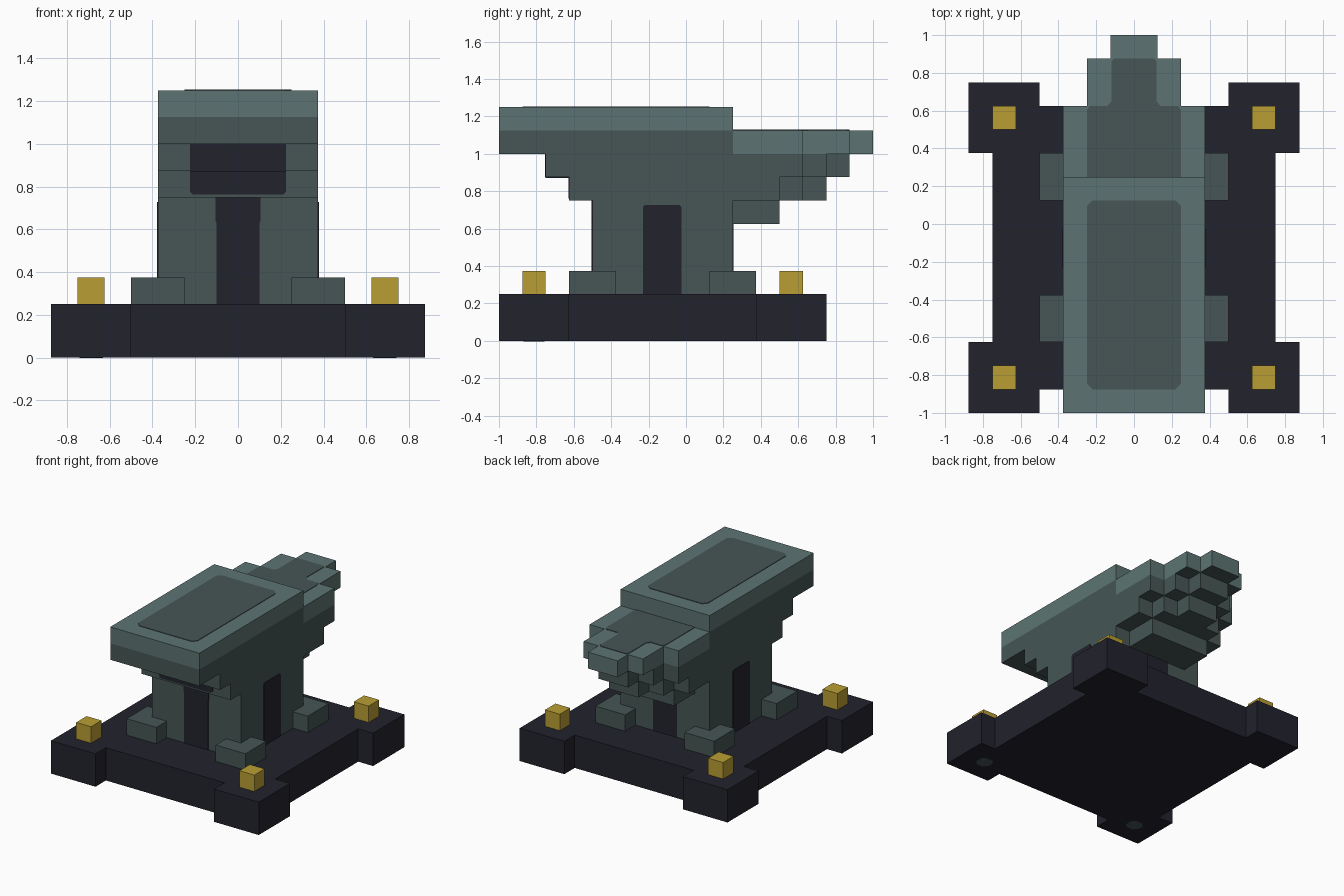
import bpy, bmesh
from mathutils import Vector

old = bpy.data.objects.get("Cube")
if old:
    bpy.data.objects.remove(old, do_unlink=True)


def material(name, hex_code):
    rgb = [int(hex_code[i:i + 2], 16) / 255 for i in (0, 2, 4)]
    lin = [c / 12.92 if c < 0.04045 else ((c + 0.055) / 1.055) ** 2.4 for c in rgb]
    mat = bpy.data.materials.new(name)
    mat.use_nodes = True
    mat.diffuse_color = (*lin, 1)
    bsdf = next(n for n in mat.node_tree.nodes if n.type == 'BSDF_PRINCIPLED')
    bsdf.inputs["Base Color"].default_value = (*lin, 1)
    return mat


steel = material("dark steel", "465655")
worn = material("light steel", "5c7472")
stone = material("dark stone", "22222d")
gold = material("gold", "ba9e34")

PLACE = {'z': lambda u, v, w: (u, v, w),
         'y': lambda u, v, w: (u, w, v),
         'x': lambda u, v, w: (w, u, v)}


def prism(name, outline, lo, hi, mat, axis='z', under=None):
    """Extrude a flat outline along an axis; optional colour for the underside."""
    bm = bmesh.new()
    ends = [[bm.verts.new(PLACE[axis](u, v, w)) for u, v in outline] for w in (lo, hi)]
    for ring in ends:
        bm.faces.new(ring)
    n = len(outline)
    for i in range(n):
        j = (i + 1) % n
        bm.faces.new((ends[0][i], ends[0][j], ends[1][j], ends[1][i]))
    bmesh.ops.recalc_face_normals(bm, faces=bm.faces)
    if under:
        for f in bm.faces:
            f.normal_update()
            f.material_index = int(f.normal.z < -0.5)
    mesh = bpy.data.meshes.new(name)
    bm.to_mesh(mesh)
    bm.free()
    mesh.materials.append(mat)
    if under:
        mesh.materials.append(under)
    obj = bpy.data.objects.new(name, mesh)
    bpy.context.collection.objects.link(obj)
    return obj


def mirrored(half):
    return half + [(-u, v) for u, v in reversed(half)]


def rect(u0, u1, v0, v1, cut=0):
    """Rectangle outline with optional clipped corners."""
    if not cut:
        return [(u0, v0), (u1, v0), (u1, v1), (u0, v1)]
    return [(u0 + cut, v0), (u1 - cut, v0), (u1, v0 + cut), (u1, v1 - cut),
            (u1 - cut, v1), (u0 + cut, v1), (u0, v1 - cut), (u0, v0 + cut)]


def stepped(front, ends):
    """Plan outline whose back narrows in steps of one block."""
    half = [(U * 3, front)]
    for k, end in enumerate(ends):
        x = U * (3 - k)
        if k:
            half.append((x, ends[k - 1]))
        half.append((x, end))
    return mirrored(half)


U = 0.125     # block size
T = 0.004     # painted plate thickness

# Plinth with projecting corners
prism("plinth", mirrored([(.5, -.875), (.5, -1), (.875, -1), (.875, -.625),
                          (.75, -.625), (.75, .375), (.875, .375), (.875, .75),
                          (.5, .75), (.5, .625)]), 0, .25, stone)

# Column and the stepped layers that carry the top
prism("column", rect(-.375, .375, -.5, .25), .25, .75, steel)
prism("rear_bracket", rect(-.25, .25, .25, .5), .625, .75, steel)
prism("lower_step", stepped(-.625, (.5, .625, .75)), .75, .875, steel)
prism("upper_step", stepped(-.75, (.625, .75, .875)), .875, 1, steel)

# Working top and horn
prism("top_lower", rect(-.375, .375, -1, .25), 1, 1.125, steel)
prism("top_upper", rect(-.375, .375, -1, .25), 1.125, 1.25, worn)
horn = stepped(.25, (.625, .875, 1))
prism("horn", horn, 1, 1.125, worn, under=steel)

# Darker fields on the upper faces
prism("top_field", rect(-.25, .25, -.875, .125, .03), 1.25, 1.25 + T, steel)
prism("horn_field", mirrored([(.25, .25), (.25, .6), (.235, .625), (.14, .625),
                              (.12, .65), (.12, .86), (.105, .875)]),
      1.125, 1.125 + T, steel)

# Dark panels on the column and front steps
prism("front_strip", mirrored([(.1, .25), (.1, .63), (.106, .64), (.106, .75)]),
      -.5 - T, -.5, stone, 'y')
prism("front_panel_low", mirrored([(.21, .762), (.225, .775), (.225, .875)]),
      -.625 - T, -.625, stone, 'y')
prism("front_panel_high", rect(-.225, .225, .875, 1), -.75 - T, -.75, stone, 'y')
prism("front_panel_under", rect(-.225, .225, -.75, -.625), .875 - T, .875, stone)
prism("rear_strip", rect(-.1, .1, .25, .625), .25, .25 + T, stone, 'y')
side_strip = [(-.23, .25), (-.025, .25), (-.025, .715), (-.035, .727),
              (-.22, .727), (-.23, .715)]

# Repeated parts on both sides
for side, s in (("left", 1), ("right", -1)):
    prism(side + "_strip", side_strip, s * .375, s * (.375 + T), stone, 'x')
    for end, foot_y, stud_y in (("front", -.5, -.8125), ("back", .25, .5625)):
        label = f"{end}_{side}_"
        prism(label + "foot", rect(s * .375 - U, s * .375 + U, foot_y - U, foot_y + U),
              .25, .375, steel)
        x = s * .6875
        prism(label + "stud", rect(x - U / 2, x + U / 2, stud_y - U / 2, stud_y + U / 2),
              .25, .375, gold)
    # Small marks beneath the front corners
    prism(f"{side}_under_mark", rect(x - .055, x + .055, -.8675, -.7575, .03),
          -.002, .002, steel)
